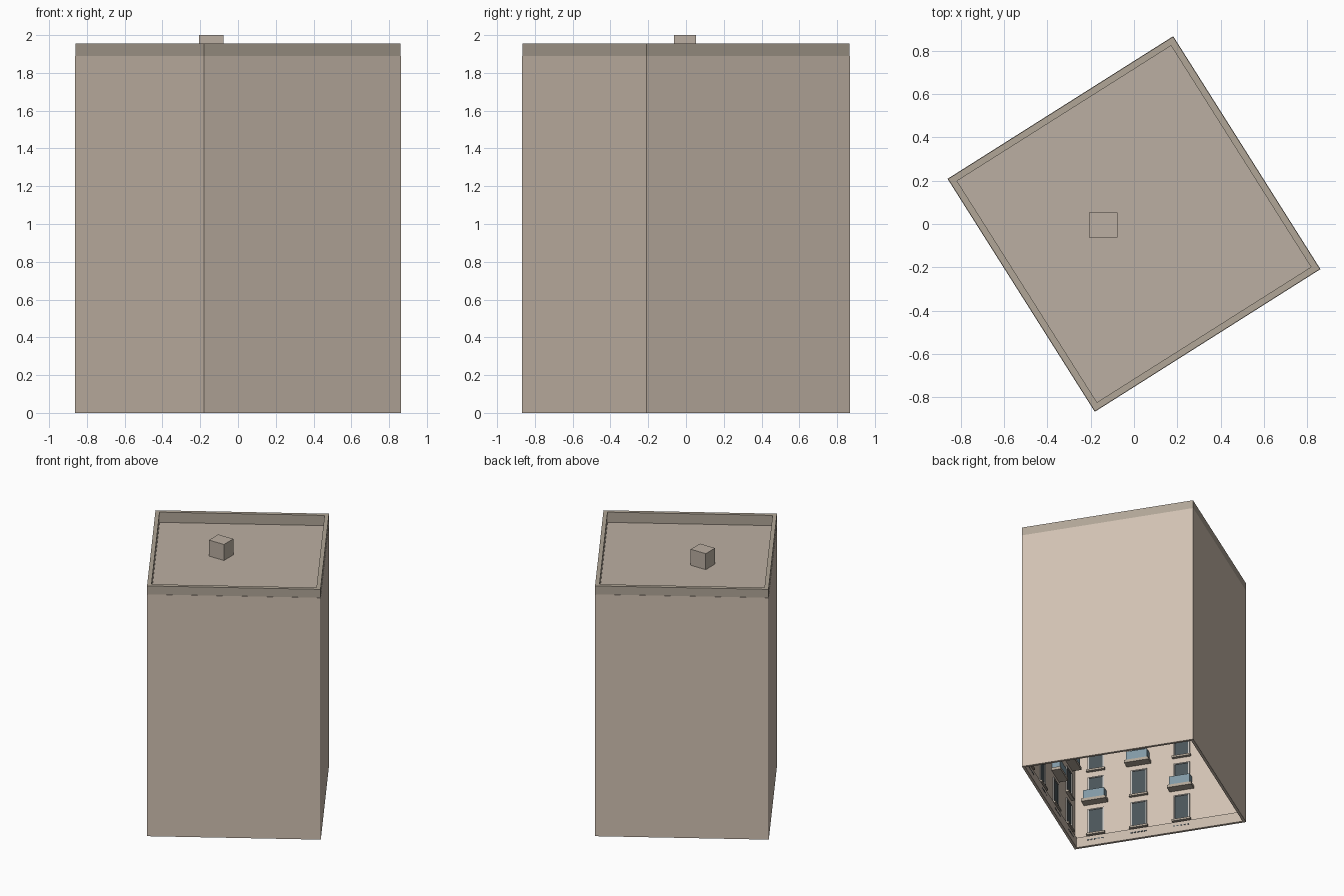
import bpy, bmesh, math
from mathutils import Matrix, Vector

if "Cube" in bpy.data.objects:
    bpy.data.objects.remove(bpy.data.objects["Cube"])

HU, HV = 0.617, 0.637          # half sizes of the block before turning
TURN = Matrix.Rotation(math.radians(32.3), 4, 'Z')
WALL_TOP, TOP, ROOF = 1.89, 1.955, 1.875


def material(name, rgb):
    m = bpy.data.materials.new(name)
    m.diffuse_color = (*rgb, 1)
    m.use_nodes = True
    m.node_tree.nodes["Principled BSDF"].inputs["Base Color"].default_value = m.diffuse_color
    return m


STONE = material("plaster", (0.64, 0.54, 0.45))
TRIM = material("trim", (0.44, 0.38, 0.31))
BASE = material("base", (0.58, 0.49, 0.41))
ROOFING = material("roofing", (0.50, 0.43, 0.36))
FRAME = material("frame", (0.55, 0.53, 0.5))
GLASS = material("dark_glass", (0.07, 0.09, 0.10))
RAIL = material("blue_glass", (0.22, 0.32, 0.38))


def add_box(bm, mat, lo, hi):
    lo, hi = Vector(lo), Vector(hi)
    m = mat @ Matrix.Translation((lo + hi) / 2) @ Matrix.Diagonal((*(hi - lo), 1))
    bmesh.ops.create_cube(bm, size=1, matrix=m)


def finish(name, bm, mat):
    bmesh.ops.recalc_face_normals(bm, faces=bm.faces)
    me = bpy.data.meshes.new(name)
    bm.to_mesh(me)
    bm.free()
    me.materials.append(mat)
    ob = bpy.data.objects.new(name, me)
    bpy.context.collection.objects.link(ob)
    return ob


# Wall frames: x runs along the wall, y points into the hollow block, z is up
WALLS = []
for name, ang, half_len, dist, cols in (
        ("front", 0, HU, HV, (0, 1, 2, 3)),
        ("right", 90, HV, HU, (0, 1, 2, 3)),
        ("back", 180, HU, HV, (0, 1, 2, 3)),
        ("left", 270, HV, HU, (1, 2, 3))):
    frame = (TURN @ Matrix.Rotation(math.radians(ang), 4, 'Z')
             @ Matrix.Translation((-half_len, -dist, 0)))
    WALLS.append((name, frame, 2 * half_len, cols))

FLOORS, PITCH, SILL_Z, WIN_W, WIN_H = 7, 0.26, 0.105, 0.11, 0.20

for name, frame, length, cols in WALLS:
    # Thin wall sheet, inner base course and parapet
    bm = bmesh.new()
    add_box(bm, frame, (0, 0, 0), (length, 0.003, WALL_TOP))
    finish(name + "_wall", bm, STONE)
    bm = bmesh.new()
    add_box(bm, frame, (0.002, 0.002, 0), (length - 0.002, 0.02, 0.08))
    finish(name + "_base", bm, BASE)
    bm = bmesh.new()
    add_box(bm, frame, (0.002, 0.002, WALL_TOP - 0.02), (length - 0.002, 0.032, TOP))
    finish(name + "_parapet", bm, TRIM)

    # Windows, sills, balconies and base vents, all on the inner side
    parts = {k: bmesh.new() for k in ("panes", "frames", "sills", "railings", "vents")}
    for c in cols:
        x = (c + 0.5) * length / 4
        for i in range(5):
            vx = x + (i - 2) * 0.026
            add_box(parts["vents"], frame, (vx - 0.008, 0.018, 0.045), (vx + 0.008, 0.022, 0.053))
        for f in range(FLOORS):
            z, w = SILL_Z + f * PITCH, WIN_W / 2
            if z + WIN_H > ROOF:
                continue
            add_box(parts["panes"], frame, (x - w, 0.003, z), (x + w, 0.006, z + WIN_H))
            for s in (-1, 1):
                e = x + s * w
                add_box(parts["frames"], frame, (e - 0.005, 0.003, z), (e + 0.005, 0.012, z + WIN_H))
            add_box(parts["frames"], frame, (x - w, 0.003, z + WIN_H - 0.008),
                    (x + w, 0.012, z + WIN_H))
            if f and (f + c) % 2 == 0:
                # Balcony slab with glass front and sides
                add_box(parts["sills"], frame, (x - 0.09, 0.003, z - 0.022), (x + 0.09, 0.07, z))
                add_box(parts["railings"], frame, (x - 0.075, 0.058, z), (x + 0.075, 0.062, z + 0.07))
                for s in (-1, 1):
                    e = x + s * 0.075
                    add_box(parts["railings"], frame, (e - 0.002, 0.003, z), (e + 0.002, 0.062, z + 0.07))
            else:
                add_box(parts["sills"], frame, (x - 0.068, 0.003, z - 0.015), (x + 0.068, 0.026, z))
    for (k, bm), mat in zip(parts.items(), (GLASS, FRAME, TRIM, RAIL, GLASS)):
        finish(name + "_" + k, bm, mat)

# Roof slab inside the parapet
bm = bmesh.new()
add_box(bm, TURN, (-HU + 0.01, -HV + 0.01, ROOF - 0.01), (HU - 0.01, HV - 0.01, ROOF))
finish("roof", bm, ROOFING)

# Rooftop vent box, square to the world axes
bm = bmesh.new()
add_box(bm, Matrix(), (-0.207, -0.063, ROOF - 0.005), (-0.077, 0.052, 2.0))
finish("roof_vent", bm, ROOFING)
